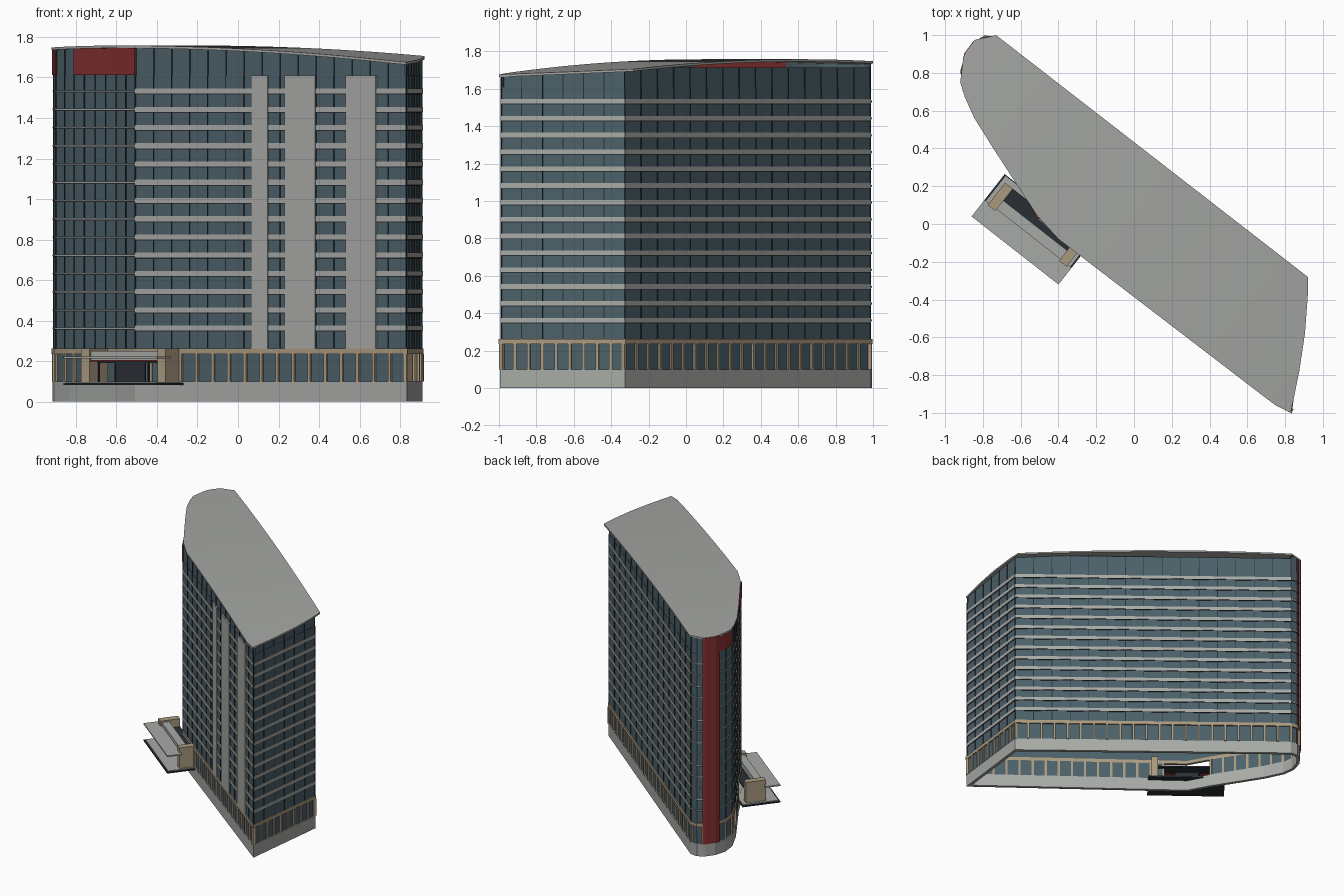
import bpy, bmesh, math
from mathutils import Vector

cube = bpy.data.objects.get("Cube")
if cube:
    bpy.data.objects.remove(cube, do_unlink=True)


def material(name, r, g, b):
    m = bpy.data.materials.new(name)
    m.use_nodes = True
    m.diffuse_color = (r, g, b, 1)
    m.node_tree.nodes["Principled BSDF"].inputs["Base Color"].default_value = (r, g, b, 1)
    return m


GLASS = material("blue grey glass", .072, .118, .14)
PALE = material("pale concrete", .39, .4, .38)
ROOF = material("roof grey", .37, .38, .36)
TAN = material("tan stone", .4, .32, .215)
RED = material("dark red", .24, .03, .03)
DARK = material("dark frame", .022, .028, .034)


def finish(name, bm, mat):
    bmesh.ops.recalc_face_normals(bm, faces=bm.faces)
    me = bpy.data.meshes.new(name)
    bm.to_mesh(me)
    bm.free()
    me.materials.append(mat)
    ob = bpy.data.objects.new(name, me)
    bpy.context.collection.objects.link(ob)
    return ob


def roof_z(p):
    # gentle arch along the long axis of the building
    u = -.79 * p.x + .61 * p.y
    return 1.745 - .025 * (u - .545) ** 2


def height(z, p):
    return z(p) if callable(z) else z


def normal(a, b):
    d = (b - a).normalized()
    return Vector((d.y, -d.x))


def offset(path, off, closed):
    # move a plan path outward with mitred corners
    n, out = len(path), []
    for i, p in enumerate(path):
        n1 = normal(path[i - 1], p) if closed or i > 0 else None
        n2 = normal(p, path[(i + 1) % n]) if closed or i < n - 1 else None
        n1, n2 = n1 or n2, n2 or n1
        out.append(p + (n1 + n2) * off / (1 + n1.dot(n2)))
    return out


def band(name, path, levels, inner, outer, mat, closed=False):
    # rectangular section swept along a plan path, at several levels
    bm = bmesh.new()
    pin, pout = offset(path, inner, closed), offset(path, outer, closed)
    for z0, z1 in levels:
        rings = []
        for p, a, b in zip(path, pin, pout):
            lo, hi = height(z0, p), height(z1, p)
            rings.append([bm.verts.new((q.x, q.y, z)) for q, z in
                          ((a, lo), (b, lo), (b, hi), (a, hi))])
        n = len(rings)
        for i in range(n if closed else n - 1):
            r, s = rings[i], rings[(i + 1) % n]
            for k in range(4):
                bm.faces.new((r[k], r[k - 1], s[k - 1], s[k]))
        if not closed:
            bm.faces.new(rings[0])
            bm.faces.new(rings[-1])
    return finish(name, bm, mat)


def along(path, spacing):
    # evenly spaced points and outward normals on a path
    total = sum((b - a).length for a, b in zip(path, path[1:]))
    count = max(1, round(total / spacing))
    for i in range(count + 1):
        d = total * i / count
        for a, b in zip(path, path[1:]):
            seg = (b - a).length
            if d <= seg + 1e-5:
                yield a.lerp(b, min(d / seg, 1)), normal(a, b)
                break
            d -= seg


def bars(name, path, spacing, width, z0, z1, inner, outer, mat):
    # upright posts along a path
    bm = bmesh.new()
    for p, n in along(path, spacing):
        side = Vector((-n.y, n.x)) * width / 2
        plan = [p + n * inner - side, p + n * outer - side,
                p + n * outer + side, p + n * inner + side]
        lo = [bm.verts.new((q.x, q.y, z0)) for q in plan]
        hi = [bm.verts.new((q.x, q.y, height(z1, p))) for q in plan]
        bm.faces.new(lo)
        bm.faces.new(hi)
        for k in range(4):
            bm.faces.new((lo[k - 1], lo[k], hi[k], hi[k - 1]))
    return finish(name, bm, mat)


# Plan of the tower: straight end, long back, rounded nose, straight front
A, B, C, F = [Vector(p) for p in ((.83, -.988), (.907, -.328), (-.735, .985), (-.505, .03))]
nose = [Vector(p) for p in ((-.79, .99), (-.84, .96), (-.885, .9), (-.911, .81), (-.9, .71),
                            (-.83, .565), (-.73, .405), (-.6, .2))]
end, back, curve, front = [A, B], [B, C], [C] + nose + [F], [F, A]
outline = [A, B, C] + nose + [F]
sides = {"end": end, "back": back, "curve": curve, "front": front}


def front_at(x):
    return F.lerp(A, (x - F.x) / (A.x - F.x))


# Base and main wall shells, open underneath, with a gap at the entrance
doorway = front_at(-.36)
ground = {"end": end, "back": back, "curve": [C] + nose, "front": [doorway, A]}
band("base", outline, [(0, .1)], -.02, .004, PALE, True)
band("ground_floor_glass", [doorway, A, B, C] + nose, [(.1, .235)], -.012, -.004, GLASS)
band("stone_band", outline, [(.235, .262)], -.012, .008, TAN, True)
band("tower_glass", outline, [(.262, 1.61)], -.012, 0, GLASS, True)

# Floor bands, posts and mullions on each side
floors = [.363 + .09 * i for i in range(14)]
spacings = {"end": .11, "back": .14, "curve": .095, "front": .115}
for side, path in sides.items():
    half = .003 if side == "curve" else .0125
    band(side + "_floor_bands", path, [(z - half, z + half) for z in floors], -.004, .005, PALE)
    band(side + "_floor_lines", path, [(z - half - .005, z - half) for z in floors], -.004, .003, DARK)
    bars(side + "_mullions", path, spacings[side], .005, .262, 1.61, -.004, .004, DARK)
    posts = .07 if side == "end" else .098
    bars(side + "_stone_posts", ground[side], posts, .017, .1, .236, -.014, .007, TAN)

# Solid concrete piers on the front
for i, (x0, x1) in enumerate(((.07, .15), (.235, .385), (.535, .685))):
    band("front_pier_%d" % (i + 1), [front_at(x0), front_at(x1)], [(.262, 1.61)], -.004, .009, PALE)


# Top storey, reaching the arched roof except for a gap along the back
def back_top(p):
    return min(1.715, roof_z(p))


for side, path in sides.items():
    top = back_top if side == "back" else roof_z
    fine = [p for p, n in along(path, .1)] if side != "curve" else path
    band(side + "_top_storey", fine, [(1.61, top)], -.012, -.002, GLASS)
    bars(side + "_top_mullions", path, spacings[side], .004, 1.61, top, -.004, .002, DARK)

# Red screen on the curve and red column round the nose
band("red_screen", [Vector((-.805, .525)), nose[6], nose[7], F], [(1.612, roof_z)], -.016, .007, RED)
band("red_column", [Vector((-.825, .969)), nose[1], nose[2], Vector((-.895, .865))],
     [(.1, 1.742)], -.004, .013, RED)
band("red_column_head", [nose[2], nose[3], nose[4]], [(1.612, roof_z)], -.004, .007, RED)

# Arched roof slab: a plan polygon, sliced across and lifted onto the arch
bm = bmesh.new()
plan = [(.83, -1), (.875, -.78), (.905, -.58), (.92, -.38), (.92, -.28), (-.73, 1), (-.84, .975),
        (-.89, .91), (-.905, .87), (-.92, .75), (-.895, .67), (-.845, .56), (-.745, .4),
        (-.615, .2), (-.51, .04), (-.4, -.08), (.67, -.9), (.75, -.96)]
bm.faces.new([bm.verts.new((x, y, 0)) for x, y in plan])
axis = Vector((-.79, .61, 0))
for i in range(-12, 12):
    bmesh.ops.bisect_plane(bm, geom=bm.verts[:] + bm.edges[:] + bm.faces[:],
                           plane_co=axis * (i / 10 + .013), plane_no=axis)
ext = bmesh.ops.extrude_face_region(bm, geom=bm.faces[:])
for v in bm.verts:
    v.co.z = roof_z(v.co)
for v in ext["geom"]:
    if isinstance(v, bmesh.types.BMVert):
        v.co.z += .013
roof = finish("roof", bm, ROOF)
bpy.ops.object.select_all(action="DESELECT")
roof.select_set(True)
bpy.context.view_layer.objects.active = roof
bpy.ops.object.shade_smooth_by_angle(angle=math.radians(30))

# Entrance canopy, set parallel to the front wall
corner = Vector((-.86, .04, 0))
run, depth = Vector((.787, -.616, 0)), Vector((.616, .787, 0))


def block(name, s0, s1, t0, t1, z0, z1, mat):
    # box measured along and across the entrance
    bm = bmesh.new()
    rows = [[bm.verts.new(corner + run * s + depth * t + Vector((0, 0, z)))
             for t, z in ((t0, z0), (t1, z0), (t1, z1), (t0, z1))] for s in (s0, s1)]
    for row in rows:
        bm.faces.new(row)
    for k in range(4):
        bm.faces.new((rows[0][k - 1], rows[0][k], rows[1][k], rows[1][k - 1]))
    return finish(name, bm, mat)


block("canopy_roof", 0, .585, 0, .112, .214, .224, PALE)
block("canopy_platform", 0, .585, 0, .285, .082, .092, DARK)
block("platform_paving", .01, .575, .01, .28, .092, .098, PALE)
block("left_entrance_pier", .03, .082, .1, .25, .09, .262, TAN)
block("right_entrance_pier", .51, .56, .1, .28, .09, .262, TAN)
block("entrance_lintel", .082, .51, .112, .17, .207, .25, PALE)
block("red_stripe", .082, .51, .1, .165, .198, .207, RED)
block("entrance_ceiling", .082, .51, .165, .25, .19, .2, DARK)
block("entrance_doors", .2, .38, .165, .172, .098, .19, DARK)
for i in range(5):
    s = .085 + i * .104
    block("entrance_frame_%d" % (i + 1), s, s + .006, .164, .176, .098, .196, DARK)
